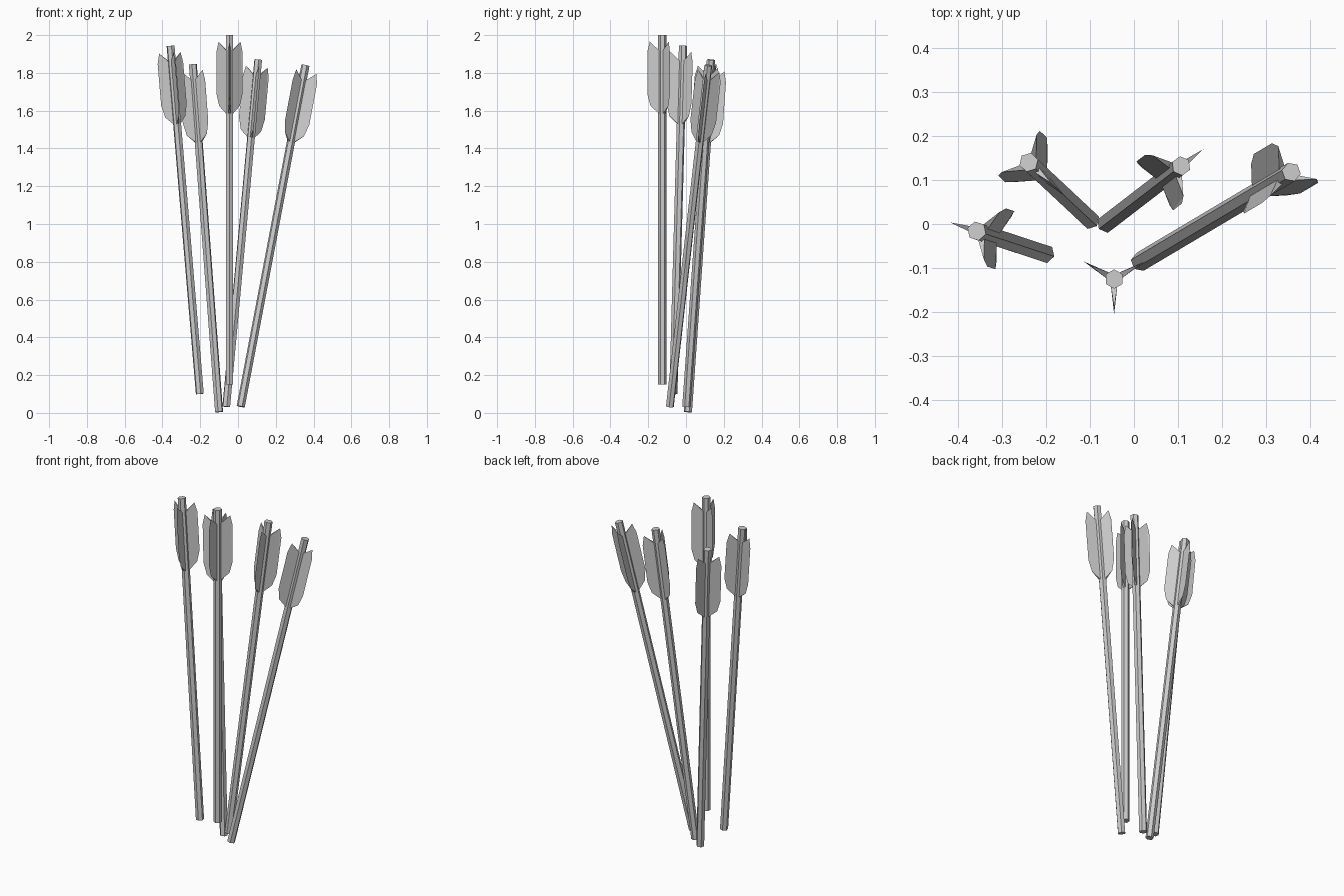
import bpy
import bmesh
from math import radians, cos, sin
from mathutils import Vector, Quaternion

if "Cube" in bpy.data.objects:
    bpy.data.objects.remove(bpy.data.objects["Cube"])

GREY = (0.6, 0.6, 0.6, 1.0)
LENGTH = 1.85
RADIUS = 0.022

grey = bpy.data.materials.new("plain grey")
grey.use_nodes = True
grey.diffuse_color = GREY
grey.node_tree.nodes["Principled BSDF"].inputs["Base Color"].default_value = GREY


def finish(bm, name):
    bmesh.ops.recalc_face_normals(bm, faces=bm.faces)
    mesh = bpy.data.meshes.new(name)
    bm.to_mesh(mesh)
    bm.free()
    mesh.materials.append(grey)
    return mesh


def shaft_mesh():
    # Six-sided rod hanging down from its nock end at the origin
    bm = bmesh.new()
    rings = []
    for z in (0, -LENGTH):
        rings.append([bm.verts.new((RADIUS * cos(radians(60 * i)),
                                    RADIUS * sin(radians(60 * i)), z)) for i in range(6)])
    top, bottom = rings
    bm.faces.new(top)
    bm.faces.new(bottom[::-1])
    for i in range(6):
        j = (i + 1) % 6
        bm.faces.new((top[i], bottom[i], bottom[j], top[j]))
    return finish(bm, "shaft")


def fletching_mesh():
    # Three wedge-shaped vanes, thick at the shaft and sharp at the rim
    rim = [(0.067, -0.035), (0.08, -0.09), (0.08, -0.31), (0.063, -0.375)]
    root, half = 0.018, 0.007
    bm = bmesh.new()
    for k in range(3):
        turn = Quaternion((0, 0, 1), radians(120 * k))

        def vert(r, side, z):
            return bm.verts.new(turn @ Vector((r, side, z)))

        outer = [vert(r, 0, z) for r, z in rim]
        upper = [vert(root, s, -0.08) for s in (half, -half)]
        lower = [vert(root, s, -0.415) for s in (half, -half)]
        for s in range(2):
            bm.faces.new([upper[s]] + outer + [lower[s]])
        bm.faces.new((upper[0], upper[1], outer[0]))
        bm.faces.new((lower[0], lower[1], outer[-1]))
        bm.faces.new((upper[0], upper[1], lower[1], lower[0]))
    return finish(bm, "fletching")


shaft = shaft_mesh()
fletching = fletching_mesh()

# Arrow position: nock end, lower end, direction of the first vane
arrows = {
    "front": ((-0.045, -0.125, 2.0), (-0.045, -0.125, 0.15), -90),
    "far_right": ((-0.357, -0.016, 1.943), (-0.202, -0.067, 0.1), 162),
    "back_right": ((-0.239, 0.14, 1.845), (-0.1, 0.01, 0.002), -43),
    "back_left": ((0.107, 0.132, 1.87), (-0.062, 0.002, 0.035), 37),
    "far_left": ((0.357, 0.118, 1.84), (0.015, -0.085, 0.037), -10),
}
for place, (nock, tip, angle) in arrows.items():
    axis = (Vector(nock) - Vector(tip)).normalized()
    tilt = Vector((0, 0, 1)).rotation_difference(axis)
    spin = Quaternion((0, 0, 1), radians(angle))
    for part in (shaft, fletching):
        obj = bpy.data.objects.new(f"{place}_arrow_{part.name}", part)
        obj.location = nock
        obj.rotation_mode = 'QUATERNION'
        obj.rotation_quaternion = tilt @ spin
        bpy.context.collection.objects.link(obj)
